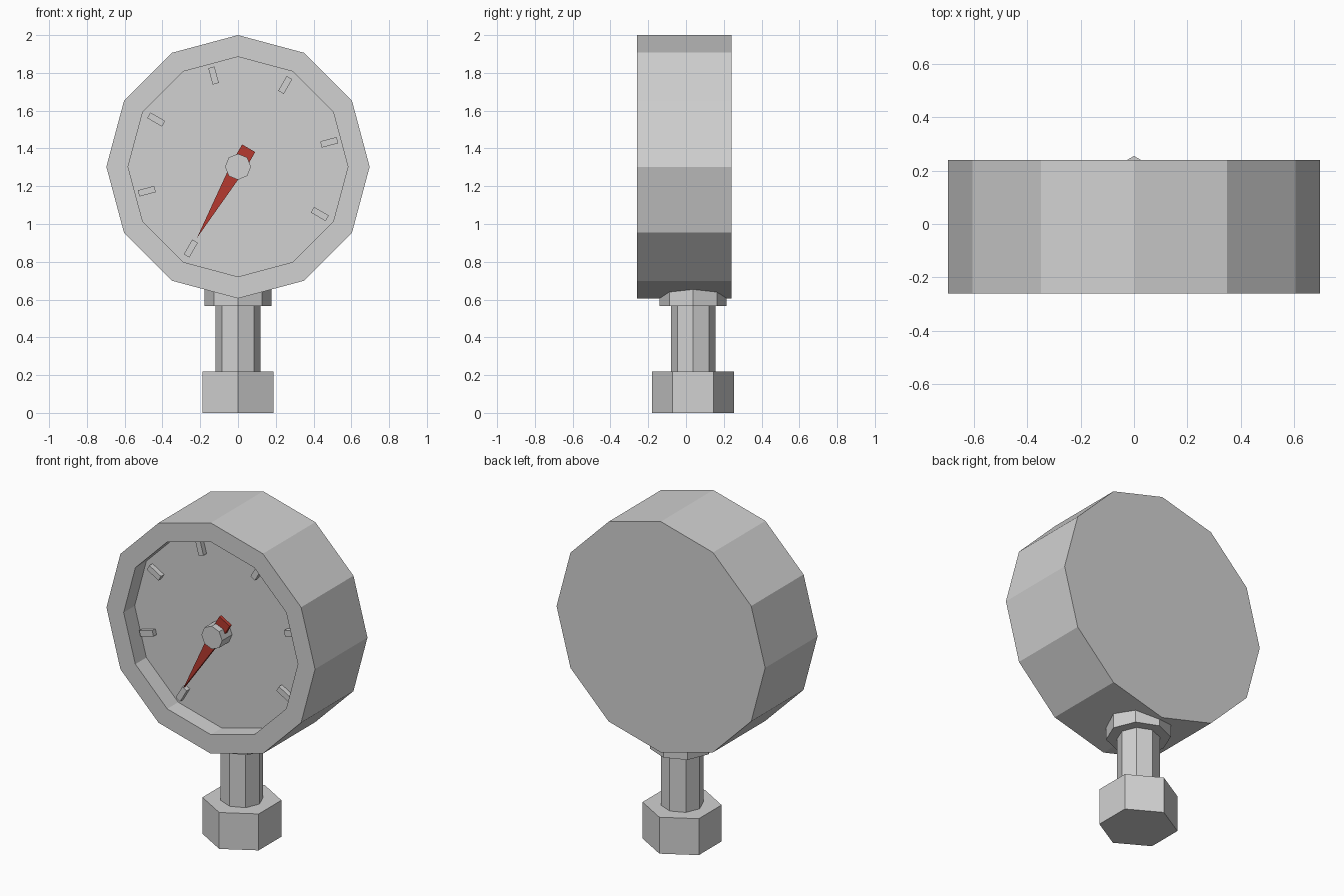
import bpy, bmesh, math
from mathutils import Matrix, Vector

if "Cube" in bpy.data.objects:
    bpy.data.objects.remove(bpy.data.objects["Cube"])

CZ = 1.303          # height of the dial centre
STEM_Y = 0.0375     # the fitting sits slightly behind the middle


def material(name, rgb):
    m = bpy.data.materials.new(name)
    m.diffuse_color = (*rgb, 1)
    m.use_nodes = True
    m.node_tree.nodes["Principled BSDF"].inputs["Base Color"].default_value = m.diffuse_color
    return m


GREY = material("light grey metal", (0.64, 0.64, 0.64))
RED = material("pointer red", (0.47, 0.042, 0.029))


def finish(bm, name, mat):
    bmesh.ops.recalc_face_normals(bm, faces=bm.faces)
    mesh = bpy.data.meshes.new(name)
    bm.to_mesh(mesh)
    bm.free()
    mesh.materials.append(mat)
    ob = bpy.data.objects.new(name, mesh)
    bpy.context.collection.objects.link(ob)
    return ob


def lathe(name, sides, rings, place, start=0.0, mat=GREY):
    """Faceted solid from (radius, height) rings, capped at both ends."""
    bm = bmesh.new()
    loops = []
    for r, h in rings:
        loops.append([bm.verts.new(place(r * math.cos(start + 2 * math.pi * i / sides),
                                         r * math.sin(start + 2 * math.pi * i / sides), h))
                      for i in range(sides)])
    for a, b in zip(loops, loops[1:]):
        for i in range(sides):
            j = (i + 1) % sides
            bm.faces.new((a[i], a[j], b[j], b[i]))
    bm.faces.new(loops[0])
    bm.faces.new(loops[-1])
    return finish(bm, name, mat)


def plate(name, outline, y0, y1, angle, mat):
    """Flat outline (distance along angle, sideways) on the dial, extruded in y."""
    c, s = math.cos(angle), math.sin(angle)
    bm = bmesh.new()
    f = bm.faces.new([bm.verts.new((u * c - v * s, y0, CZ + u * s + v * c)) for u, v in outline])
    ext = bmesh.ops.extrude_face_region(bm, geom=[f])["geom"]
    bmesh.ops.translate(bm, vec=(0, y1 - y0, 0),
                        verts=[g for g in ext if isinstance(g, bmesh.types.BMVert)])
    return finish(bm, name, mat)


def facing(x, z, y):
    return (x, y, CZ + z)


def upright(x, y, z):
    return (x, y + STEM_Y, z)


# Case with raised rim and recessed dial
lathe("case", 12, [(0.697, 0.24), (0.697, -0.26), (0.582, -0.26), (0.582, -0.155)], facing)

# Tick marks, with a gap at the lower right
for k in range(7):
    plate("tick_mark", [(0.455, -0.017), (0.545, -0.017), (0.545, 0.017), (0.455, 0.017)],
          -0.185, -0.15, math.radians(-30 + 45 * k), GREY)

# Pointer and its hub
plate("pointer", [(-0.113, -0.04), (0, -0.04), (0.435, 0), (0, 0.04), (-0.113, 0.04)],
      -0.21, -0.19, math.radians(240), RED)
lathe("pointer_hub", 8, [(0.069, -0.15), (0.069, -0.25)], facing)

# Fitting below the case
lathe("collar", 8, [(0.178, 0.565), (0.178, 0.70)], upright)
lathe("stem", 8, [(0.118, 0.20), (0.118, 0.60)], upright)
lathe("hex_nut", 6, [(0.217, 0.0), (0.217, 0.22)], upright, math.pi / 2)
